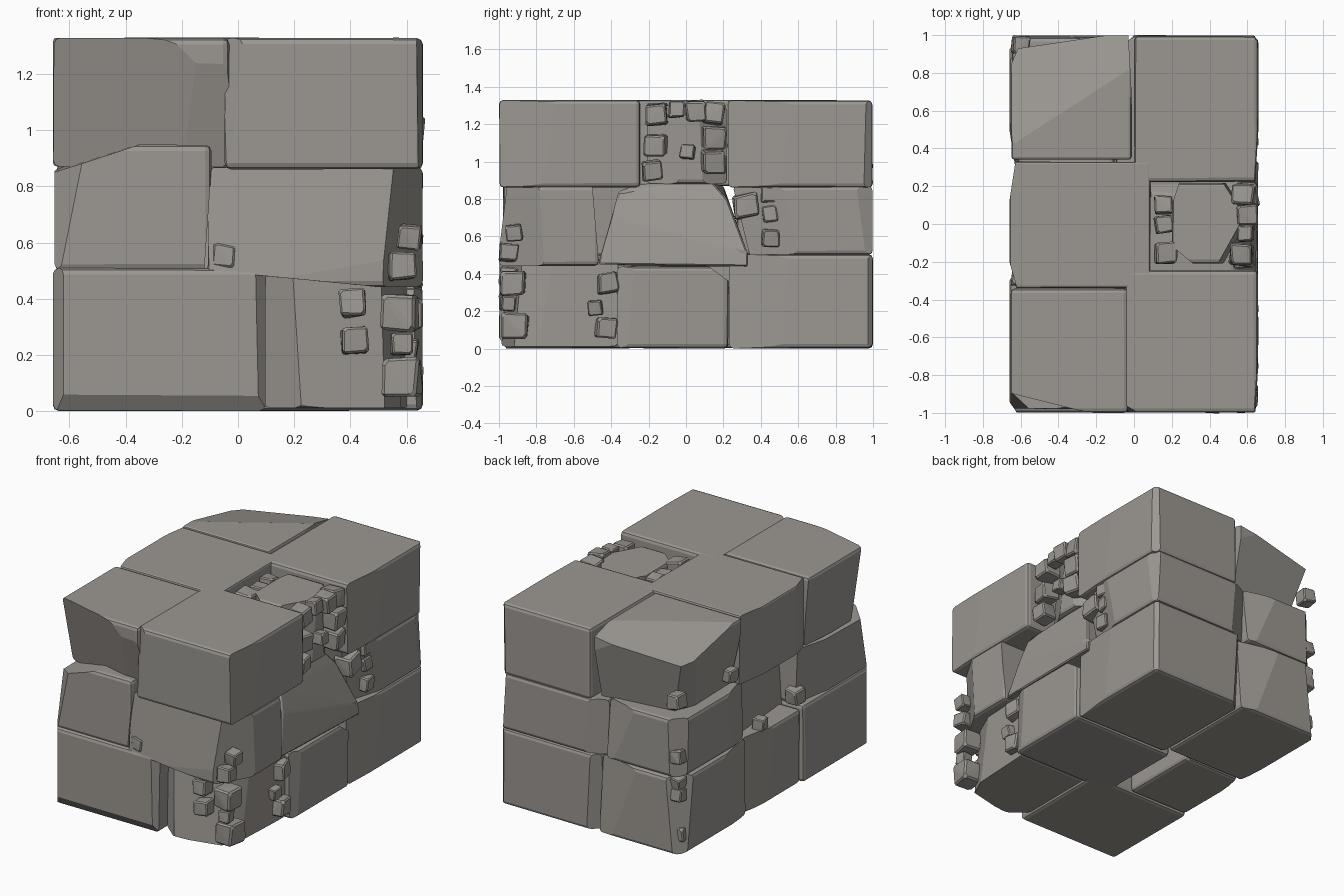
import bpy, bmesh, random
from math import radians
from mathutils import Vector, Euler

random.seed(7)
stone = bpy.data.materials.new("stone")
stone.diffuse_color = (0.33, 0.31, 0.285, 1)


def finish(name, bm):
    mesh = bpy.data.meshes.new(name)
    bmesh.ops.recalc_face_normals(bm, faces=bm.faces)
    bm.to_mesh(mesh)
    bm.free()
    mesh.materials.append(stone)
    obj = bpy.data.objects.new(name, mesh)
    bpy.context.collection.objects.link(obj)
    return obj


def hull(points):
    bm = bmesh.new()
    for p in points:
        bm.verts.new(p)
    res = bmesh.ops.convex_hull(bm, input=bm.verts)
    junk = [g for g in res["geom_interior"] if isinstance(g, bmesh.types.BMVert)]
    bmesh.ops.delete(bm, geom=junk, context='VERTS')
    bmesh.ops.dissolve_limit(bm, angle_limit=radians(1), verts=bm.verts, edges=bm.edges)
    return bm


def chamfer(bm, width, segments=2):
    bmesh.ops.bevel(bm, geom=list(bm.edges), offset=width, segments=segments,
                    profile=0.5, affect='EDGES', clamp_overlap=True)


def slice_off(bm, cuts, centre):
    """Each cut is three points on a plane; the side away from centre goes."""
    for a, b, c in cuts:
        a, b, c = Vector(a), Vector(b), Vector(c)
        n = (b - a).cross(c - a).normalized()
        if n.dot(centre - a) > 0:
            n = -n
        bmesh.ops.bisect_plane(bm, geom=bm.verts[:] + bm.edges[:] + bm.faces[:],
                               plane_co=a, plane_no=n, clear_outer=True)
        pts = [v.co.copy() for v in bm.verts]
        bm.free()
        bm = hull(pts)
    return bm


def block(name, x, y, z, cuts=(), width=0.022):
    """Hewn stone: chamfered box with slightly uneven corners and chips."""
    centre = Vector((sum(x) / 2, sum(y) / 2, sum(z) / 2))
    pts = []
    for px in x:
        for py in y:
            for pz in z:
                p = Vector((px, py, pz))
                j = Vector([random.uniform(0, k) for k in (.005, .005, .003)])
                pts.append(Vector([p[i] - (j[i] if p[i] > centre[i] else -j[i]) for i in range(3)]))
    bm = hull(pts)
    chamfer(bm, width)
    finish(name, slice_off(bm, cuts, centre))


# Bottom course
block("base_front_left", (-.66, .1), (-1, -.28), (0, .51),
      [((-.66, -.94, 0), (-.62, -1, .1), (-.62, -1, .45)), ((.07, -1, 0), (.06, -1, .5), (.1, -.96, .2)),
       ((-.6, -1, .06), (.05, -1, .06), (-.3, -.96, 0))])
block("base_front_right", (.09, .62), (-.99, -.36), (.01, .5),
      [((.22, -.98, .1), (.1, -.88, 0), (.14, -.9, .5)),
       ((.22, -.98, .1), (.2, -.95, .45), (.52, -.91, .1)),
       ((.52, -.91, .1), (.5, -.9, .45), (.58, -.76, .2)),
       ((.58, -.78, 0), (.58, -.78, .5), (.6, -.36, .2)),
       ((.26, -.9, .49), (.6, -.9, .44), (.4, -.5, .5))])
block("base_right_middle", (-.1, .66), (-.37, .23), (0, .44),
      [((.66, .12, .44), (.66, .23, .36), (.1, .12, .44)), ((.66, -.3, 0), (.66, -.27, .44), (.63, -.37, .2))])
block("base_back_right", (-.05, .66), (.23, 1), (0, .505),
      [((.66, .52, 0), (.66, .6, .5), (.63, .23, .2)), ((.03, 1, 0), (.0, 1, .5), (-.05, .93, .2)),
       ((.66, .97, .1), (.66, .97, .4), (.63, 1, .2))])
block("base_left_middle", (-.645, -.2), (-.28, .27), (0, .49),
      [((-.645, .05, 0), (-.645, 0, .49), (-.6, .27, .2))])
block("base_back_left", (-.66, -.05), (.27, 1), (0, .5),
      [((-.6, 1, 0), (-.55, 1, .5), (-.66, .9, .2)), ((-.2, 1, .1), (-.35, 1, .5), (-.05, .94, .4)),
       ((-.66, .5, 0), (-.66, .55, .5), (-.62, .27, .25))])

# Middle course
block("middle_front_left", (-.655, -.09), (-.98, -.28), (.5, .95),
      [((-.65, -1, .85), (-.36, -1, .945), (-.5, -.3, .91)), ((-.09, -1, .93), (-.12, -1, .5), (-.12, -.3, .5)),
       ((-.56, -.98, .85), (-.62, -.98, .55), (-.65, -.92, .7)), ((-.65, -.6, .5), (-.65, -.5, .9), (-.61, -.28, .7))])
block("middle_front_right", (-.11, .66), (-1, -.46), (.44, .87),
      [((-.1, -1, .5), (.52, -1, .44), (.3, -.5, .46)), ((.52, -.99, .44), (.54, -.98, .86), (.65, -.78, .6)),
       ((-.1, -.95, .82), (.52, -.98, .68), (-.1, -.99, .5)),
       ((.66, -.5, .87), (.64, -.47, .5), (.5, -.47, .5))])
block("middle_back_right", (-.1, .66), (.25, 1), (.5, .87),
      [((.66, .25, .87), (.66, .34, .5), (0, .34, .5)), ((.65, .58, .5), (.65, .5, .87), (.57, .26, .7)),
       ((.66, .9, .87), (.66, .95, .5), (.62, 1, .8)), ((.05, 1, .5), (.02, 1, .87), (-.1, .93, .7))])
block("middle_back_left", (-.65, -.1), (.27, .99), (.5, .88),
      [((-.56, 1, .5), (-.55, 1, .87), (-.65, .9, .6)), ((-.2, 1, .5), (-.36, 1, .87), (-.1, .93, .87)),
       ((-.65, .45, .5), (-.65, .5, .87), (-.6, .27, .7))])

# Arched stone in the middle, right through to the recess on the left side
wedge = [(.64, -.47, .45), (.66, .33, .44), (.65, .33, .51), (.6, -.39, .7), (.56, -.36, .84), (.52, -.26, .88),
         (.53, .14, .89), (.56, .22, .8), (-.5, -.3, .44), (-.55, .28, .44),
         (-.48, -.28, .84), (-.06, -.25, .88), (-.5, .2, .87)]
bm = hull(wedge)
chamfer(bm, .008, 1)
finish("middle_arched_stone", bm)

# Top course
block("top_front_left", (-.66, -.03), (-1, -.34), (.87, 1.33),
      [((-.66, -1, 1.26), (-.15, -1, 1.24), (-.6, -.9, .9)), ((-.15, -1, 1.24), (-.06, -1, 1.15), (-.1, -.94, .95)),
       ((-.62, -1, 1.3), (-.66, -.93, 1.3), (-.55, -1, .87)), ((-.66, -.7, .87), (-.66, -.5, 1.2), (-.62, -.34, .9))])
block("top_front_right", (-.05, .66), (-1, -.24), (.86, 1.33),
      [((.66, -.72, .86), (.66, -.63, 1.33), (.64, -1, 1)), ((.02, -1, 1.32), (-.02, -1, .9), (-.05, -.97, 1.1))])
block("top_back_right", (0, .66), (.22, 1), (.86, 1.33),
      [((.66, .52, .86), (.66, .6, 1.33), (.64, .22, 1)), ((.66, .96, 1.33), (.66, .95, .87), (.62, 1, 1))])
block("top_left_middle", (-.66, .09), (-.34, .33), (.87, 1.33),
      [((-.66, .05, .87), (-.66, .12, 1.33), (-.62, .33, 1)), ((-.66, -.2, .87), (-.66, -.2, 1.2), (-.62, -.34, 1))],
      width=.012)
block("top_back_left", (-.65, -.01), (.34, 1), (.87, 1.33),
      [((-.08, 1, 1.28), (-.65, .45, 1.32), (-.62, .88, 1.23)), ((-.03, .98, 1.2), (.0, .45, 1.3), (-.02, .7, .87)),
       ((-.61, .93, 1.22), (-.08, 1, 1.24), (-.4, .88, .88)), ((-.65, .8, 1.2), (-.65, .42, 1.25), (-.57, .6, .87)),
       ((-.64, .8, 1.15), (-.59, .93, 1.15), (-.54, .84, .9))], width=.015)
block("notch_stone", (.2, .57), (-.21, .22), (.88, 1.3),
      [((.2, -.1, 1), (.32, -.2, 1), (.3, -.2, 1.3)), ((.47, -.2, 1), (.57, -.02, 1), (.55, -.02, 1.3)),
       ((.48, .22, 1), (.57, .08, 1), (.56, .08, 1.3)), ((.2, .1, 1), (.24, .22, 1), (.24, .22, 1.3))])

# Loose rubble: x, y, z, size
groups = {
    "notch_rubble": [(.57, -.16, 1.25, .12), (.59, -.05, 1.28, .09), (.6, .05, 1.27, .11), (.58, .15, 1.26, .12),
                     (.59, .15, 1.13, .13), (.59, .145, 1, .13), (.57, -.16, 1.09, .12), (.58, -.18, .95, .11),
                     (.6, .01, 1.05, .08), (.16, .1, 1.25, .1), (.16, 0, 1.24, .1), (.17, -.15, 1.25, .12)],
    "right_rubble": [(.58, .315, .76, .13), (.6, .44, .82, .09), (.6, .45, .72, .09), (.61, .45, .59, .095)],
    "corner_rubble": [(.61, -.92, .62, .09), (.58, -.95, .515, .1), (.575, -.925, .35, .14),
                      (.58, -.95, .24, .08), (.58, -.915, .12, .14), (.41, -.95, .385, .1), (.415, -.95, .25, .1)],
    "base_rubble": [(.6, -.42, .35, .11), (.6, -.485, .22, .08), (.6, -.43, .11, .12), (-.05, -.95, .55, .085)],
    "back_rubble": [(-.6, .95, 1.0, .1), (-.6, .94, .63, .09), (-.6, .94, .38, .09), (-.6, .92, .12, .1),
                    (-.6, .41, .97, .09), (-.6, -.28, .57, .1), (-.6, .08, .52, .08), (-.6, .94, .46, .08)],
}
for name, stones in groups.items():
    for i, (x, y, z, s) in enumerate(stones):
        turn = Euler([random.uniform(-.15, .15) for _ in range(3)]).to_matrix()
        pts = []
        for k in range(8):
            corner = Vector([(.5 if k >> a & 1 else -.5) * s * random.uniform(.82, 1.05) for a in range(3)])
            pts.append(turn @ corner + Vector((x, y, z)))
        bm = hull(pts)
        chamfer(bm, s * .07, 1)
        finish(f"{name}_{i + 1}", bm)
